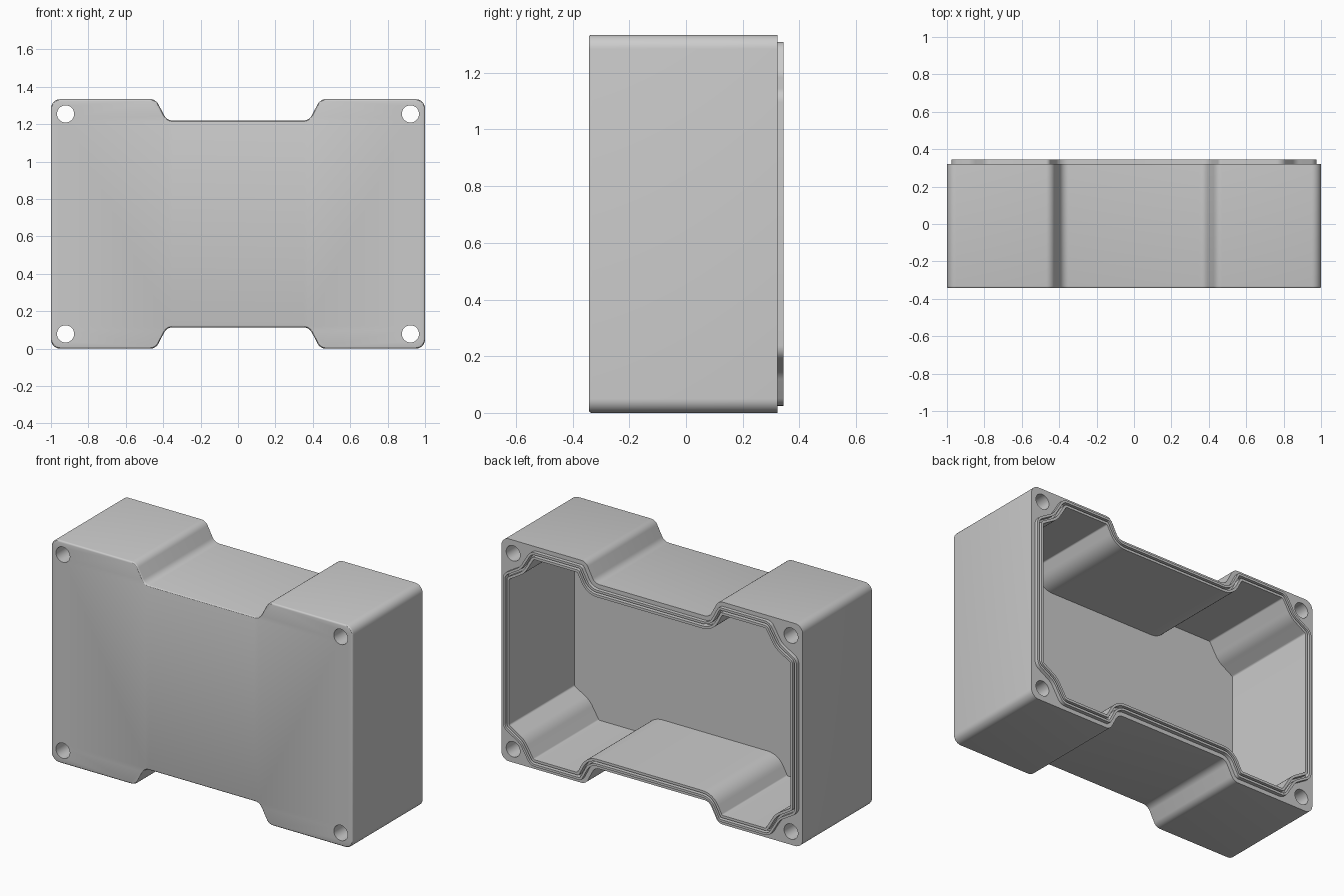
import bpy
import bmesh
import math
from mathutils import Vector

cube = bpy.data.objects.get("Cube")
if cube:
    bpy.data.objects.remove(cube, do_unlink=True)

HALF_H = 0.667
FRONT, RIM, LIP, FLOOR = -0.343, 0.322, 0.344, -0.275
BEVEL = 0.01


def mirrored(quarter):
    """Full counter-clockwise outline from its upper right quarter of (x, z, radius)."""
    right = [(x, -z, r) for x, z, r in reversed(quarter)] + quarter
    return right + [(-x, z, r) for x, z, r in reversed(quarter)] + \
        [(-x, -z, r) for x, z, r in quarter]


def outline(quarter, inset=0.0, steps=8):
    """Outline inset by a distance, with every corner rounded."""
    pts = mirrored(quarter)
    n = len(pts)
    base = [Vector(p[:2]) for p in pts]
    corners = []
    for i in range(n):
        a = (base[i] - base[i - 1]).normalized()
        b = (base[(i + 1) % n] - base[i]).normalized()
        na, nb = Vector((-a.y, a.x)), Vector((-b.y, b.x))
        mitre = (na + nb) / (1 + na.dot(nb))
        turn = a.cross(b)
        radius = max(pts[i][2] - math.copysign(inset, turn), 0.012)
        corners.append((base[i] + mitre * inset, a, b, radius, turn))
    ring = []
    for p, a, b, radius, turn in corners:
        angle = a.angle(b)
        side = math.copysign(1, turn)
        start = p - a * radius * math.tan(angle / 2)
        normal = Vector((-a.y, a.x)) * side
        centre = start + normal * radius
        for k in range(steps + 1):
            t = angle * k / steps
            ring.append(centre - normal * radius * math.cos(t) + a * radius * math.sin(t))
    return ring


def circle(x, z, radius, steps=32):
    return [Vector((x + radius * math.cos(k * math.tau / steps),
                    z + radius * math.sin(k * math.tau / steps))) for k in range(steps)]


bm = bmesh.new()


def loop(points, y):
    verts = [bm.verts.new((p.x, y, p.y + HALF_H)) for p in points]
    for i, v in enumerate(verts):
        bm.edges.new((verts[i - 1], v))
    return verts


def bridge(a, b):
    for i in range(len(a)):
        bm.faces.new((a[i - 1], a[i], b[i], b[i - 1]))


def fill(*loops):
    """Flat face bounded by the first loop and pierced by the others."""
    edges = [bm.edges.get((lp[i - 1], lp[i])) for lp in loops for i in range(len(lp))]
    bmesh.ops.triangle_fill(bm, edges=edges, use_beauty=True, use_dissolve=False,
                            normal=(0, 1, 0))


waist = [(0.44, HALF_H, 0.05), (0.38, 0.553, 0.05)]
shell = [(1.0, HALF_H, 0.05)] + waist
# Inner wall steps in around the corner screw holes
wall = [(1.0, 0.475, 0.08), (0.88, 0.547, 0.07), (0.808, HALF_H, 0.08)] + waist

# Outer shell with softened front edge
outer = [loop(outline(shell, BEVEL * (1 - math.sin(t))), FRONT + BEVEL * (1 - math.cos(t)))
         for t in (0, math.pi / 6, math.pi / 3, math.pi / 2)]
outer.append(loop(outline(shell), RIM))
for a, b in zip(outer, outer[1:]):
    bridge(a, b)

# Raised lip, seal groove, cavity wall
section = [(0.025, RIM), (0.025, LIP), (0.039, LIP), (0.039, RIM - 0.01),
           (0.052, RIM - 0.01), (0.052, LIP), (0.067, LIP), (0.067, FLOOR)]
inner = [loop(outline(wall, d), y) for d, y in section]
for a, b in zip(inner, inner[1:]):
    bridge(a, b)
fill(inner[-1])

# Screw holes through the corners
front_holes, back_holes = [], []
for sx in (-1, 1):
    for sz in (-1, 1):
        ring = circle(sx * 0.922, sz * 0.588, 0.046)
        front_holes.append(loop(ring, FRONT))
        back_holes.append(loop(ring, RIM))
        bridge(front_holes[-1], back_holes[-1])

# Front panel and rear rim
fill(outer[0], *front_holes)
fill(outer[-1], inner[0], *back_holes)
bmesh.ops.recalc_face_normals(bm, faces=bm.faces[:])

mesh = bpy.data.meshes.new("enclosure_body")
bm.to_mesh(mesh)
bm.free()
body = bpy.data.objects.new("enclosure_body", mesh)
bpy.context.collection.objects.link(body)

# Plain grey plastic
grey = bpy.data.materials.new("grey_plastic")
grey.use_nodes = True
colour = (0.6, 0.6, 0.6, 1)
grey.diffuse_color = colour
grey.node_tree.nodes["Principled BSDF"].inputs["Base Color"].default_value = colour
mesh.materials.append(grey)

bpy.ops.object.select_all(action='DESELECT')
body.select_set(True)
bpy.context.view_layer.objects.active = body
bpy.ops.object.shade_smooth_by_angle(angle=math.radians(30))
